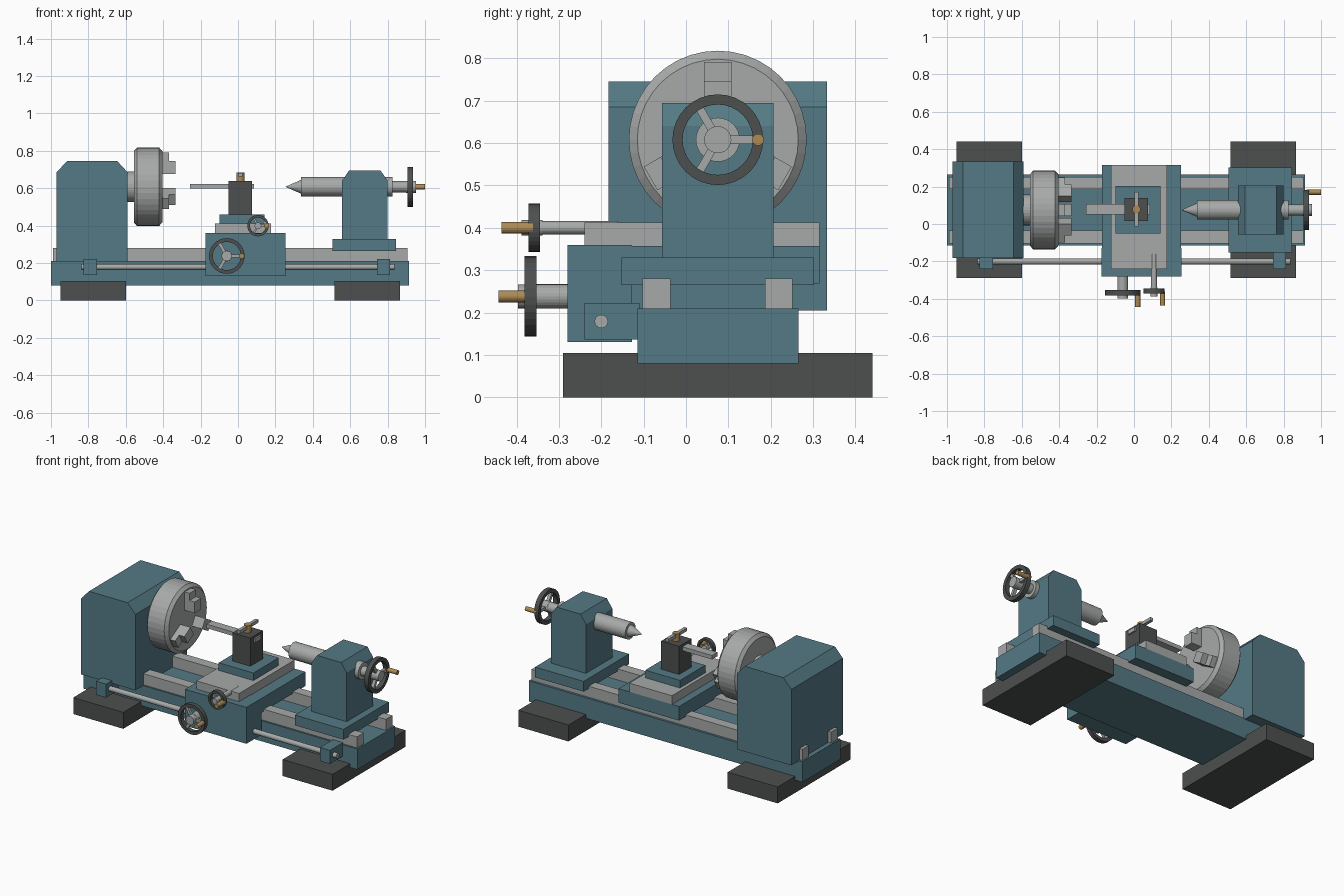
import bpy, bmesh
from math import cos, sin, pi, radians
from mathutils import Matrix, Vector

if "Cube" in bpy.data.objects:
    bpy.data.objects.remove(bpy.data.objects["Cube"], do_unlink=True)


def material(name, rgb):
    m = bpy.data.materials.new(name)
    m.use_nodes = True
    m.diffuse_color = (*rgb, 1)
    m.node_tree.nodes["Principled BSDF"].inputs["Base Color"].default_value = (*rgb, 1)
    return m


TEAL = material("teal paint", (0.09, 0.195, 0.235))
STEEL = material("bare steel", (0.39, 0.40, 0.40))
DARK = material("dark iron", (0.075, 0.078, 0.078))
BRASS = material("brass", (0.42, 0.26, 0.09))


def finish(name, bm, mat, frame=Matrix()):
    bmesh.ops.remove_doubles(bm, verts=bm.verts, dist=1e-5)
    bmesh.ops.recalc_face_normals(bm, faces=bm.faces)
    mesh = bpy.data.meshes.new(name)
    bm.to_mesh(mesh)
    bm.free()
    mesh.transform(frame)
    mesh.materials.append(mat)
    obj = bpy.data.objects.new(name, mesh)
    bpy.context.collection.objects.link(obj)
    return obj


def box(name, x, y, z, mat, frame=Matrix()):
    """Box from (min, max) pairs."""
    bm = bmesh.new()
    bmesh.ops.create_cube(bm, size=1)
    for v in bm.verts:
        v.co = [(a + b) / 2 + c * (b - a) for (a, b), c in zip((x, y, z), v.co)]
    return finish(name, bm, mat, frame)


def prism(name, outline, y, mat):
    """Extrude an x-z outline along y."""
    bm = bmesh.new()
    face = bm.faces.new([bm.verts.new((px, y[0], pz)) for px, pz in outline])
    new = bmesh.ops.extrude_face_region(bm, geom=[face])["geom"]
    for v in new:
        if isinstance(v, bmesh.types.BMVert):
            v.co.y = y[1]
    return finish(name, bm, mat)


def lathe(name, profile, mat, frame, seg=32, closed=False):
    """Turn (radius, height) points around the frame's z axis."""
    bm = bmesh.new()
    rings = [[bm.verts.new((r * cos(2 * pi * i / seg), r * sin(2 * pi * i / seg), h))
              for i in range(seg)] for r, h in profile]
    pairs = list(zip(rings, rings[1:]))
    if closed:
        pairs.append((rings[-1], rings[0]))
    else:
        bm.faces.new(rings[0])
        bm.faces.new(rings[-1])
    for a, b in pairs:
        for i in range(seg):
            j = (i + 1) % seg
            bm.faces.new((a[i], a[j], b[j], b[i]))
    return finish(name, bm, mat, frame)


def rod(name, r, h0, h1, mat, frame, seg=24):
    return lathe(name, [(r, h0), (r, h1)], mat, frame, seg)


def frame(origin, x, y, z):
    return Matrix.Translation(origin) @ Matrix((x, y, z)).transposed().to_4x4()


def along_x(x, y, z):
    return frame((x, y, z), (0, 1, 0), (0, 0, 1), (1, 0, 0))


def toward_front(x, y, z):
    return frame((x, y, z), (1, 0, 0), (0, 0, 1), (0, -1, 0))


def handwheel(name, f, radius, rim, thick, hub, grip_at, grip_end):
    """Rim, hub, three spokes and a crank grip; the rim starts at local z = 0."""
    inner = radius - rim
    lathe(name + "_rim", [(radius, 0), (radius, thick), (inner, thick), (inner, 0)],
          DARK, f, 32, True)
    rod(name + "_hub", hub, -0.006, thick + 0.016, STEEL, f)
    w = radius * 0.09
    for k in range(3):
        turn = Matrix.Rotation(k * 2 * pi / 3, 4, 'Z')
        box(f"{name}_spoke_{k + 1}", (hub * 0.8, inner + rim * 0.3), (-w, w),
            (thick / 2 - w, thick / 2 + w), STEEL, f @ turn)
    rod(name + "_grip", 0.014, thick * 0.6, grip_end, BRASS,
        f @ Matrix.Translation((grip_at, 0, 0)), 16)


# Feet, bed and rails
for side, x in (("right", (-0.95, -0.60)), ("left", (0.515, 0.865))):
    box(side + "_foot", x, (-0.29, 0.44), (0, 0.104), DARK)
box("bed", (-1, 0.915), (-0.114, 0.265), (0.08, 0.21), TEAL)
for side, y in (("front", (-0.103, -0.036)), ("back", (0.187, 0.251))):
    box(side + "_rail", (-0.99, 0.905), y, (0.205, 0.28), STEEL)

# Headstock, spindle and chuck
AXIS_Y, AXIS_Z = 0.075, 0.608
prism("headstock", [(-0.97, 0.205), (-0.59, 0.205), (-0.59, 0.685), (-0.645, 0.745),
                    (-0.915, 0.745), (-0.97, 0.685)], (-0.183, 0.333), TEAL)
spin = along_x(0, AXIS_Y, AXIS_Z)
rod("spindle_nose", 0.082, -0.6, -0.55, STEEL, spin, 32)
lathe("chuck_body", [(0.19, -0.557), (0.21, -0.54), (0.21, -0.422), (0.19, -0.404)],
      STEEL, spin, 40)
for k in range(3):
    turn = spin @ Matrix.Rotation(radians(90 + 120 * k), 4, 'Z')
    box(f"chuck_jaw_base_{k + 1}", (0.067, 0.183), (-0.032, 0.032), (-0.41, -0.37), STEEL, turn)
    box(f"chuck_jaw_step_{k + 1}", (0.067, 0.138), (-0.032, 0.032), (-0.375, -0.333), STEEL, turn)

# Tailstock with quill, centre and handwheel
box("tailstock_base", (0.505, 0.845), (-0.152, 0.302), (0.265, 0.33), TEAL)
prism("tailstock_column", [(0.556, 0.325), (0.80, 0.325), (0.80, 0.64), (0.762, 0.695),
                           (0.594, 0.695), (0.556, 0.64)], (-0.057, 0.206), TEAL)
rod("tailstock_quill", 0.052, 0.337, 0.825, STEEL, spin, 32)
lathe("tailstock_center", [(0.001, 0.255), (0.036, 0.335), (0.036, 0.345)], STEEL, spin, 24)
rod("tailstock_screw", 0.03, 0.82, 0.91, STEEL, spin)
handwheel("tailstock_wheel", along_x(0.905, AXIS_Y, AXIS_Z),
          0.107, 0.024, 0.03, 0.032, 0.095, 0.095)

# Carriage, apron and slides
box("saddle", (-0.172, 0.252), (-0.14, 0.315), (0.268, 0.357), TEAL)
box("apron", (-0.175, 0.255), (-0.28, -0.128), (0.13, 0.36), TEAL)
box("cross_slide", (-0.122, 0.176), (-0.24, 0.315), (0.35, 0.412), STEEL)
box("compound_slide", (-0.10, 0.143), (-0.05, 0.203), (0.405, 0.46), TEAL)

# Tool post, cutting tool and clamp
box("tool_post", (-0.05, 0.076), (0.015, 0.14), (0.455, 0.638), DARK)
box("cutting_tool", (-0.257, 0.086), (0.052, 0.107), (0.598, 0.623), STEEL)
rod("clamp_bolt", 0.022, 0.63, 0.685, BRASS, Matrix.Translation((0.013, 0.078, 0)), 16)
box("clamp_lever", (0.003, 0.023), (-0.014, 0.17), (0.662, 0.682), STEEL)

# Apron handwheel and cross slide handwheel
rod("apron_shaft", 0.029, -0.08, 0.01, STEEL, toward_front(-0.06, -0.353, 0.238))
handwheel("apron_wheel", toward_front(-0.06, -0.353, 0.238),
          0.095, 0.02, 0.028, 0.028, 0.08, 0.09)
rod("cross_slide_shaft", 0.016, -0.185, 0.01, STEEL, toward_front(0.107, -0.345, 0.4))
handwheel("cross_slide_wheel", toward_front(0.107, -0.345, 0.4),
          0.057, 0.014, 0.027, 0.018, 0.046, 0.09)

# Feed rod and its brackets
rod("feed_rod", 0.016, -0.838, 0.838, STEEL, along_x(0, -0.2, 0.179), 16)
for side, x in (("right", (-0.825, -0.755)), ("left", (0.742, 0.812))):
    box(side + "_rod_bracket", x, (-0.24, -0.11), (0.136, 0.222), TEAL)
